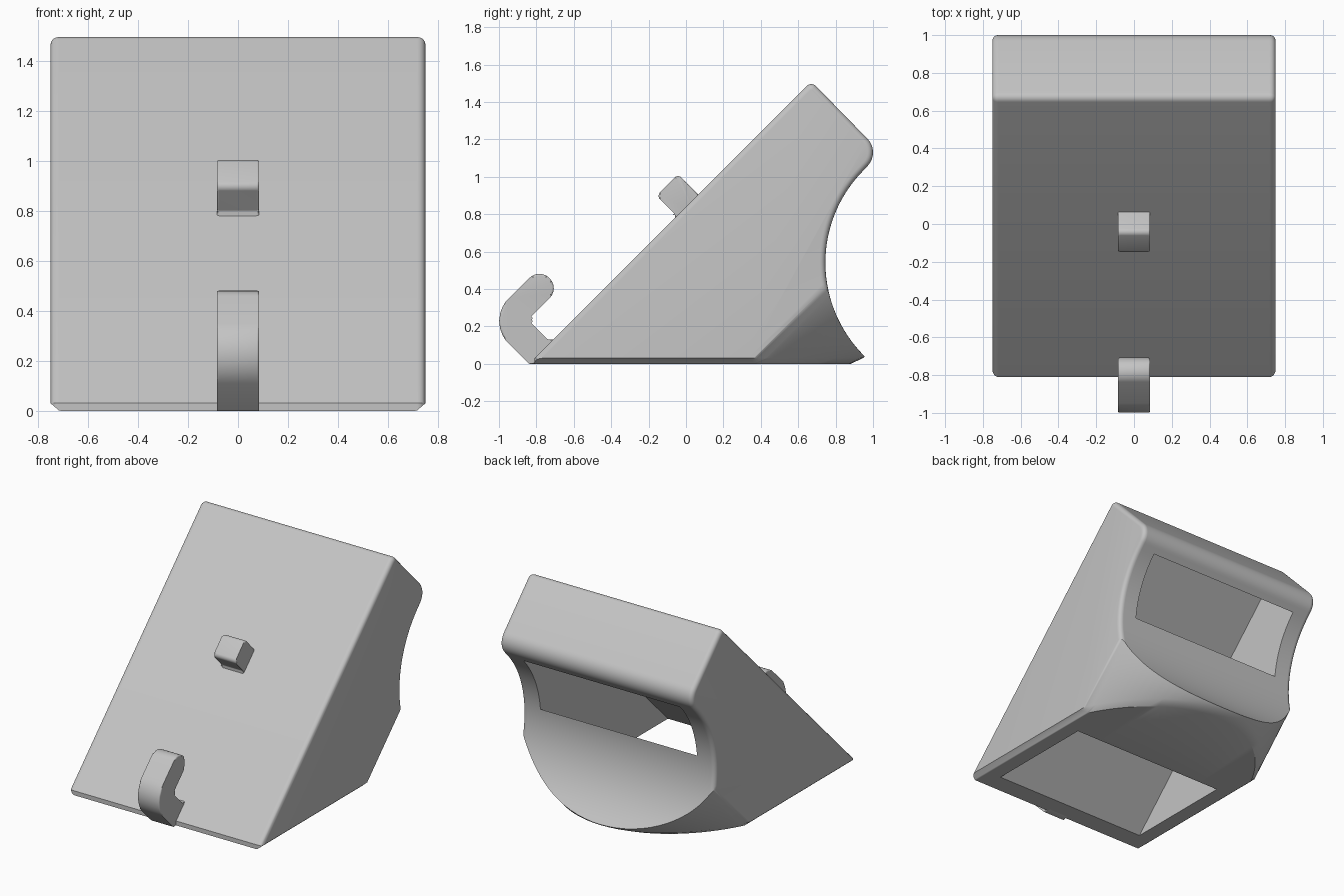
import bpy, bmesh, math
from mathutils import Vector

if "Cube" in bpy.data.objects:
    bpy.data.objects.remove(bpy.data.objects["Cube"])

grey = bpy.data.materials.new("light grey")
grey.diffuse_color = (0.55, 0.55, 0.55, 1)
grey.use_nodes = True
grey.node_tree.nodes["Principled BSDF"].inputs["Base Color"].default_value = grey.diffuse_color
R2 = math.sqrt(2)


def finish(bm, name, angle=30):
    bmesh.ops.remove_doubles(bm, verts=bm.verts, dist=1e-5)
    bmesh.ops.recalc_face_normals(bm, faces=bm.faces)
    me = bpy.data.meshes.new(name)
    bm.to_mesh(me)
    bm.free()
    ob = bpy.data.objects.new(name, me)
    bpy.context.collection.objects.link(ob)
    me.materials.append(grey)
    return ob


def smooth(ob, angle=30):
    bpy.ops.object.select_all(action='DESELECT')
    ob.select_set(True)
    bpy.context.view_layer.objects.active = ob
    bpy.ops.object.shade_smooth_by_angle(angle=math.radians(angle))


def rounded(corners, steps=8):
    """Closed outline from (y, z, radius) corners with filleted corners."""
    out = []
    for i, (y, z, r) in enumerate(corners):
        p = Vector((y, z))
        if r == 0:
            out.append(p)
            continue
        a = (Vector(corners[i - 1][:2]) - p).normalized()
        b = (Vector(corners[(i + 1) % len(corners)][:2]) - p).normalized()
        half = a.angle(b) / 2
        c = p + (a + b).normalized() * r / math.sin(half)
        t = r / math.tan(half)
        d0, d1 = p + a * t - c, p + b * t - c
        for k in range(steps + 1):
            d = d0.lerp(d1, k / steps).normalized() * r
            out.append(c + d)
    return out


def prism(name, outline, half, bevel=0):
    """Extrude a y-z outline along x, with rounded side rims."""
    bm = bmesh.new()
    rings = [[bm.verts.new((x, p[0], p[1])) for p in outline] for x in (-half, half)]
    caps = [bm.faces.new(r) for r in rings]
    n = len(outline)
    for i in range(n):
        j = (i + 1) % n
        bm.faces.new((rings[0][i], rings[0][j], rings[1][j], rings[1][i]))
    if bevel:
        rim = list({e for f in caps for e in f.edges})
        bmesh.ops.bevel(bm, geom=rim, offset=bevel, segments=4, profile=0.5,
                        affect='EDGES', clamp_overlap=True)
    return finish(bm, name)


# Wedge body: y-z sections lofted along x
HALF, EDGE = 0.75, 0.03
CY, CZ, CR = 1.445, 0.54, 0.70      # scooped back
FY, FZ, FR = 0.895, 1.13, 0.105     # rounded upper back corner


def section(x):
    ax = abs(x)
    s = max(0, (ax - (HALF - EDGE)) / EDGE)
    d = EDGE * (1 - math.sqrt(max(0, 1 - s * s)))       # rim rounding inset
    z0 = 0.03 * max(0, (ax - 0.715) / 0.035)            # lower side chamfer
    y0 = -0.81 + d * R2
    pts = [(y0, z0), (y0, 0.031)]
    # top ridge
    r = 0.035
    ys, zs = (2.18 - 0.84) / 2, (2.18 + 0.84) / 2
    for k in range(6):
        a = math.radians(135 - 90 * k / 5)
        pts.append((ys + (r - d) * math.cos(a), zs - r * R2 + (r - d) * math.sin(a)))
    # upper back corner, ending tangent to the scoop
    end = math.atan2(CZ - FZ, CY - FY)
    for k in range(11):
        a = math.pi / 4 + (end - math.pi / 4) * k / 10
        pts.append((FY + (FR - d) * math.cos(a), FZ + (FR - d) * math.sin(a)))
    # scoop, down to the bulged underside
    R = CR + d
    R0 = 0.89
    b = 0.335 + R2 * (math.sqrt(R0 ** 2 - x * x) - math.sqrt(R0 ** 2 - HALF ** 2))
    k1 = CY - b
    z = (k1 + CZ) / 2 - math.sqrt(R * R / 2 - ((k1 - CZ) / 2) ** 2)
    z = max(z, 0.034)
    a0 = math.atan2(FZ - CZ, FY - CY)
    a1 = math.atan2(z - CZ, z + b - CY) % (2 * math.pi)
    for k in range(1, 29):
        a = a0 + (a1 - a0) * k / 28
        pts.append((CY + R * math.cos(a), CZ + R * math.sin(a)))
    pts += [(b + 0.031, 0.031), (b - 0.035 + z0, z0)]
    return pts


xs = [0.72 * math.sin(math.pi / 2 * k / 18) for k in range(19)]
xs += [HALF - EDGE + EDGE * math.sin(math.pi / 2 * k / 5) for k in range(1, 6)]
xs = [-x for x in reversed(xs[1:])] + xs
bm = bmesh.new()
rings = [[bm.verts.new((x, y, z)) for y, z in section(x)] for x in xs]
for r, q in zip(rings, rings[1:]):
    for i in range(len(r)):
        j = (i + 1) % len(r)
        bm.faces.new((r[i], r[j], q[j], q[i]))
bm.faces.new(rings[0])
bm.faces.new(rings[-1])
body = finish(bm, "wedge_body")

# Rectangular channel from the base out through the scooped back
cutter = prism("channel_cutter", [(-0.97, -0.3), (-0.16, -0.3), (1.05, 0.91), (0.645, 1.315)], 0.61)
cutter.hide_render = True
cutter.hide_set(True)
mod = body.modifiers.new("channel", 'BOOLEAN')
mod.object = cutter
mod.operation = 'DIFFERENCE'
mod.solver = 'EXACT'
bpy.context.view_layer.objects.active = body
bpy.ops.object.modifier_apply(modifier="channel")
bpy.data.objects.remove(cutter)
smooth(body)

# Peg on the sloped face
peg = prism("peg", rounded([(0.065, 0.905, 0), (-0.043, 1.015, 0.025), (-0.157, 0.898, 0.025),
                            (-0.06, 0.80, 0.01), (-0.06, 0.77, 0), (0.05, 0.80, 0)], 4),
            0.085, 0.02)
smooth(peg)

# Hook at the lower front edge
hook = prism("hook", rounded([(-0.84, 0, 0.01), (-1.07, 0.23, 0.169), (-0.7835, 0.5115, 0.075),
                              (-0.676, 0.404, 0.075), (-0.845, 0.235, 0.03), (-0.74, 0.13, 0.02),
                              (-0.69, 0.13, 0), (-0.69, 0.05, 0), (-0.79, 0, 0)]),
             0.085, 0.02)
smooth(hook)
